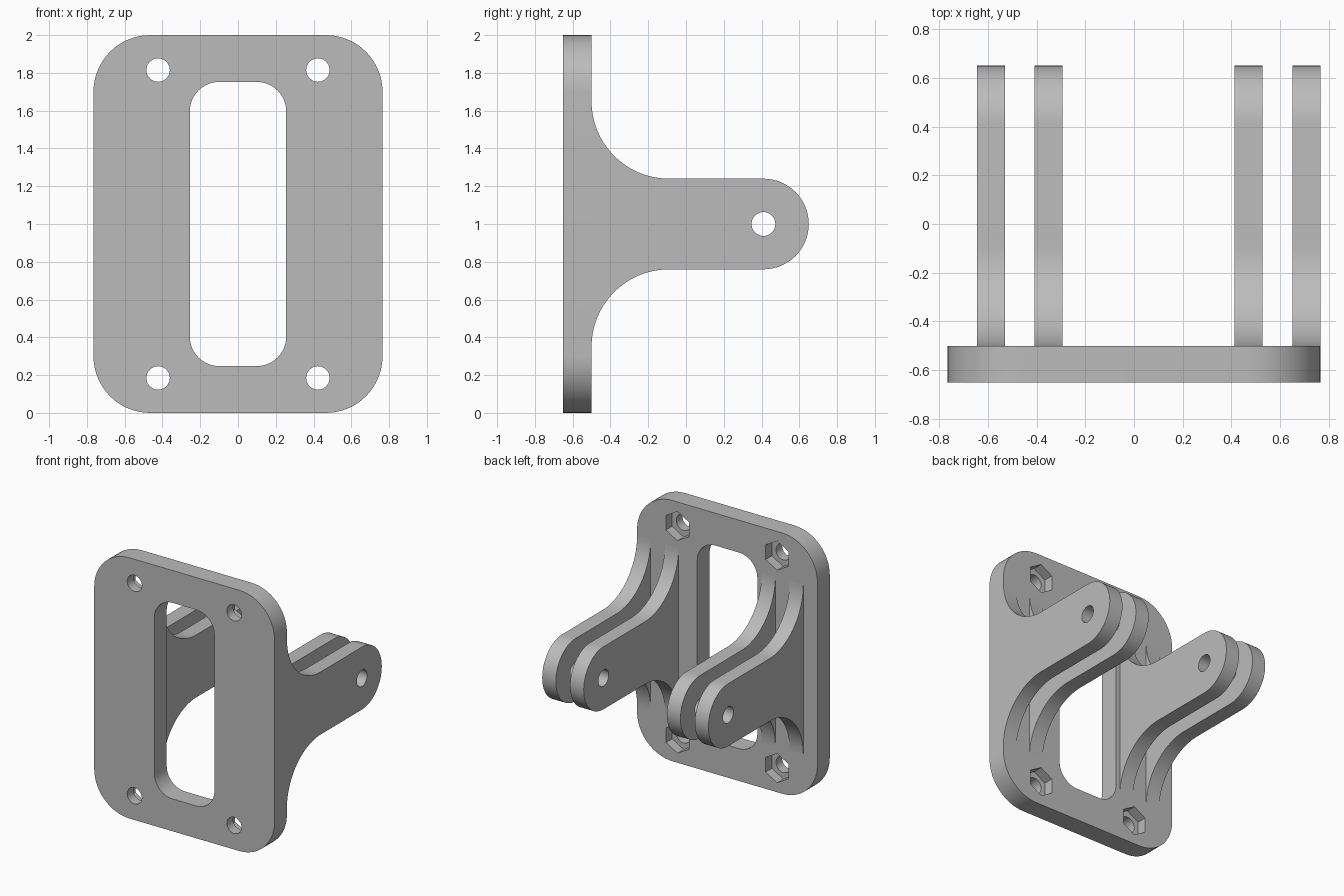
import bpy, bmesh
from math import cos, sin, pi, radians

if "Cube" in bpy.data.objects:
    bpy.data.objects.remove(bpy.data.objects["Cube"], do_unlink=True)

GREY = (0.5, 0.5, 0.5, 1)
grey = bpy.data.materials.new("plain grey")
grey.use_nodes = True
grey.diffuse_color = GREY
grey.node_tree.nodes["Principled BSDF"].inputs["Base Color"].default_value = GREY

BACK, FRONT = -0.5, -0.65        # back and front of the plate along y
MID = 1.0                        # height of the middle


def arc(cx, cy, r, start, end, n=16):
    """Points on an arc, angles in degrees."""
    angles = [radians(start + (end - start) * i / n) for i in range(n + 1)]
    return [(cx + r * cos(a), cy + r * sin(a)) for a in angles]


def circle(cx, cy, r, n=40, turn=0):
    return arc(cx, cy, r, turn, turn + 360, n)[:-1]


def rounded_rect(half_w, half_h, r):
    w, h = half_w - r, half_h - r
    corners = [(w, h, 0), (-w, h, 90), (-w, -h, 180), (w, -h, 270)]
    return [p for x, z, a in corners for p in arc(x, MID + z, r, a, a + 90)]


def prism(name, profiles, axis, lo, hi):
    """Extrude closed profiles along x or y; the second coordinate is z."""
    bm = bmesh.new()
    for pts in profiles:
        place = (lambda p: (lo, p[0], p[1])) if axis == 'x' else (lambda p: (p[0], lo, p[1]))
        face = bm.faces.new([bm.verts.new(place(p)) for p in pts])
        out = bmesh.ops.extrude_face_region(bm, geom=[face], use_keep_orig=True)
        shift = (hi - lo, 0, 0) if axis == 'x' else (0, hi - lo, 0)
        verts = [v for v in out["geom"] if isinstance(v, bmesh.types.BMVert)]
        bmesh.ops.translate(bm, vec=shift, verts=verts)
    bmesh.ops.recalc_face_normals(bm, faces=bm.faces)
    mesh = bpy.data.meshes.new(name)
    bm.to_mesh(mesh)
    bm.free()
    mesh.materials.append(grey)
    obj = bpy.data.objects.new(name, mesh)
    bpy.context.collection.objects.link(obj)
    return obj


def select(obj):
    bpy.ops.object.select_all(action='DESELECT')
    obj.select_set(True)
    bpy.context.view_layer.objects.active = obj


def cut(obj, cutter):
    mod = obj.modifiers.new("cut", 'BOOLEAN')
    mod.operation, mod.solver, mod.object = 'DIFFERENCE', 'EXACT', cutter
    select(obj)
    bpy.ops.object.modifier_apply(modifier=mod.name)
    bpy.data.objects.remove(cutter, do_unlink=True)


def smooth(obj):
    select(obj)
    bpy.ops.object.shade_smooth_by_angle(angle=radians(30))


# Mounting plate with window, bolt holes and hexagonal nut pockets at the back
plate = prism("mounting_plate", [rounded_rect(0.765, 1.0, 0.3)], 'y', FRONT, BACK)
bolts = [(sx * 0.423, MID + sz * 0.815) for sx in (-1, 1) for sz in (-1, 1)]
cut(plate, prism("window_cutter", [rounded_rect(0.255, 0.752, 0.155)], 'y', -0.8, -0.3))
cut(plate, prism("bolt_cutter", [circle(x, z, 0.062) for x, z in bolts], 'y', -0.8, -0.3))
cut(plate, prism("nut_cutter", [circle(x, z, 0.112, 6, 30) for x, z in bolts],
                 'y', -0.575, -0.3))
smooth(plate)

# Hinge arms: flared at the plate, round at the tip, with a pin hole
FLARE, HALF, PIN = 0.41, 0.24, 0.41
reach = HALF + FLARE
arm_profile = (arc(BACK + FLARE, MID - reach, FLARE, 180, 90, 24)
               + arc(PIN, MID, HALF, -90, 90, 32)
               + arc(BACK + FLARE, MID + reach, FLARE, 270, 180, 24))
ARMS = {"right_outer_arm": -0.645, "right_inner_arm": -0.408,
        "left_inner_arm": 0.413, "left_outer_arm": 0.65}
for name, x in ARMS.items():
    arm = prism(name, [arm_profile], 'x', x, x + 0.115)
    cut(arm, prism("pin_cutter", [circle(PIN, MID, 0.063)], 'x', x - 0.1, x + 0.25))
    smooth(arm)
